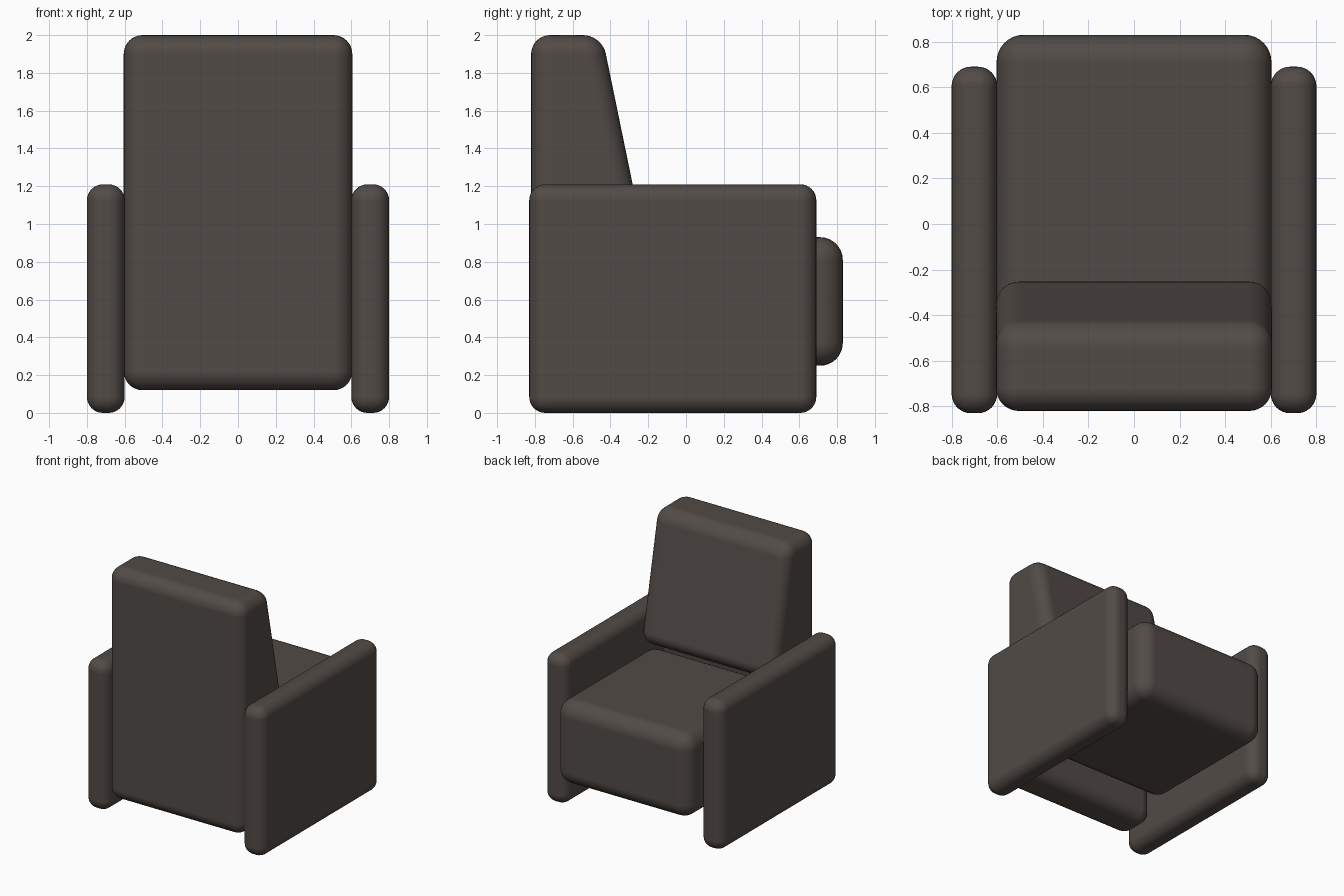
import bpy

if "Cube" in bpy.data.objects:
    bpy.data.objects.remove(bpy.data.objects["Cube"])

upholstery = bpy.data.materials.new("dark brown upholstery")
upholstery.diffuse_color = (0.085, 0.070, 0.062, 1)
upholstery.use_nodes = True
upholstery.node_tree.nodes["Principled BSDF"].inputs["Base Color"].default_value = upholstery.diffuse_color


def padded_part(name, profile, x0, x1, radius):
    """Extrude a (y, z) side profile from x0 to x1 and round all its edges."""
    n = len(profile)
    verts = [(x, y, z) for x in (x0, x1) for y, z in profile]
    faces = [tuple(range(n))[::-1], tuple(range(n, 2 * n))]
    faces += [(i, (i + 1) % n, n + (i + 1) % n, n + i) for i in range(n)]
    mesh = bpy.data.meshes.new(name)
    mesh.from_pydata(verts, [], faces)
    mesh.materials.append(upholstery)
    obj = bpy.data.objects.new(name, mesh)
    bpy.context.collection.objects.link(obj)
    bpy.context.view_layer.objects.active = obj
    obj.select_set(True)
    # consistent outward normals
    bpy.ops.object.mode_set(mode='EDIT')
    bpy.ops.mesh.select_all(action='SELECT')
    bpy.ops.mesh.normals_make_consistent(inside=False)
    bpy.ops.object.mode_set(mode='OBJECT')
    bpy.ops.object.shade_smooth()
    obj.select_set(False)
    bevel = obj.modifiers.new("rounded edges", 'BEVEL')
    bevel.width = radius
    bevel.segments = 8
    bevel.limit_method = 'ANGLE'
    bevel.angle_limit = 0.1
    bevel.harden_normals = True
    return obj


def box(y0, y1, z0, z1):
    return [(y0, z0), (y1, z0), (y1, z1), (y0, z1)]


# armrests, also the legs of the chair
for side, x in (("left", -0.7), ("right", 0.7)):
    padded_part(side + "_armrest", box(-0.83, 0.69, 0.0, 1.21), x - 0.1, x + 0.1, 0.085)

# thick seat cushion
padded_part("seat", box(-0.42, 0.83, 0.25, 0.93), -0.603, 0.603, 0.12)

# backrest: slab with a sloping cushion overhanging the seat
back = [(-0.82, 0.12), (-0.50, 0.12), (-0.50, 0.94), (-0.235, 0.98),
        (-0.445, 2.0), (-0.82, 2.0)]
padded_part("backrest", back, -0.605, 0.605, 0.1)
